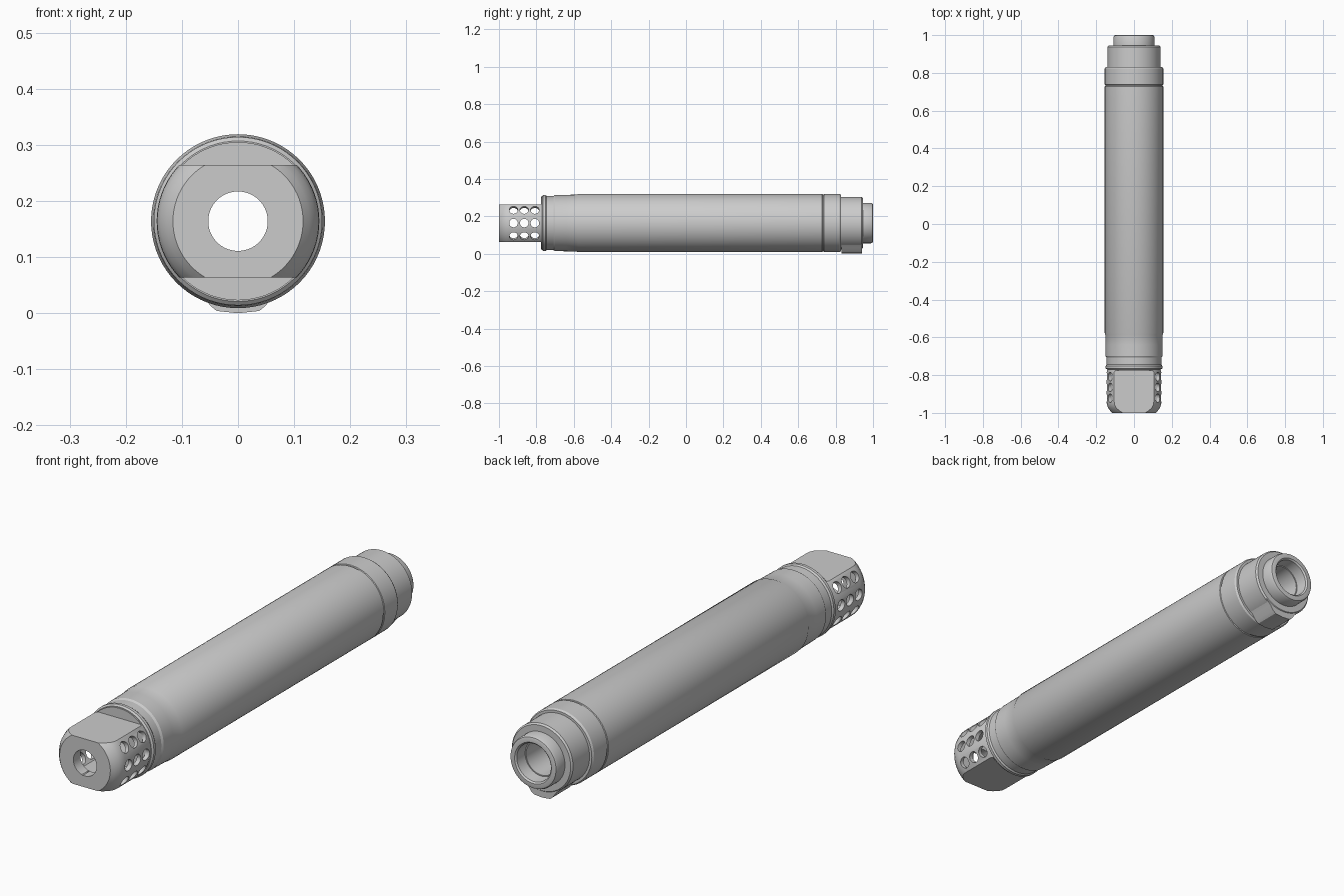
import bpy, bmesh, math
from mathutils import Matrix, Vector

if "Cube" in bpy.data.objects:
    bpy.data.objects.remove(bpy.data.objects["Cube"])

CZ = 0.164   # height of the long axis
SEG = 72


def finish(name, bm):
    bmesh.ops.recalc_face_normals(bm, faces=bm.faces)
    me = bpy.data.meshes.new(name)
    bm.to_mesh(me)
    bm.free()
    ob = bpy.data.objects.new(name, me)
    bpy.context.collection.objects.link(ob)
    return ob


def lathe(name, profile):
    """Spin a closed (y, radius) profile round the long axis."""
    bm = bmesh.new()
    rings = []
    for i in range(SEG):
        a = 2 * math.pi * i / SEG
        rings.append([bm.verts.new((r * math.cos(a), y, CZ + r * math.sin(a)))
                      for y, r in profile])
    n = len(profile)
    for i in range(SEG):
        p, q = rings[i], rings[(i + 1) % SEG]
        for j in range(n):
            k = (j + 1) % n
            bm.faces.new((p[j], p[k], q[k], q[j]))
    return finish(name, bm)


def add_box(bm, centre, size):
    bmesh.ops.create_cube(bm, size=1, matrix=Matrix.Translation(centre)
                          @ Matrix.Diagonal((*size, 1)))


def boolean(ob, cutter, op='DIFFERENCE'):
    m = ob.modifiers.new("cut", 'BOOLEAN')
    m.operation, m.object, m.solver = op, cutter, 'EXACT'
    bpy.context.view_layer.objects.active = ob
    bpy.ops.object.modifier_apply(modifier=m.name)
    bpy.data.objects.remove(cutter)


def smooth(ob, angle=30):
    bpy.ops.object.select_all(action='DESELECT')
    ob.select_set(True)
    bpy.context.view_layer.objects.active = ob
    bpy.ops.object.shade_smooth_by_angle(angle=math.radians(angle))


# main tube with front neck, ring and rear band
body = lathe("main_tube", [
    (-0.770, 0.053), (-0.770, 0.143), (-0.764, 0.150), (-0.752, 0.150),
    (-0.745, 0.145), (-0.708, 0.145), (-0.700, 0.150), (-0.690, 0.150),
    (-0.640, 0.151), (-0.585, 0.152), (-0.578, 0.155), (0.728, 0.155),
    (0.730, 0.152), (0.736, 0.152), (0.738, 0.155), (0.822, 0.155),
    (0.830, 0.150), (0.830, 0.053)])

# rear collar and end tube
collar = lathe("rear_collar", [
    (0.825, 0.070), (0.825, 0.140), (0.938, 0.140), (0.945, 0.134),
    (0.945, 0.070)])
end_tube = lathe("end_tube", [
    (0.94, 0.070), (0.94, 0.108), (0.990, 0.108), (0.998, 0.104),
    (1.0, 0.098), (1.0, 0.084), (0.994, 0.078), (0.94, 0.074)])

# locking tab under the collar, flared at its sides
bm = bmesh.new()
section = [(-0.085, -0.108), (-0.064, -0.130), (-0.050, -0.150), (-0.038, -0.160),
           (0, -0.164), (0.038, -0.160), (0.050, -0.150), (0.064, -0.130),
           (0.085, -0.108)]
face = bm.faces.new([bm.verts.new((x, 0.832, CZ + z)) for x, z in section])
ext = bmesh.ops.extrude_face_region(bm, geom=[face])
bmesh.ops.translate(bm, vec=(0, 0.11, 0),
                    verts=[v for v in ext['geom'] if isinstance(v, bmesh.types.BMVert)])
tab = finish("collar_tab", bm)

# slotted front head
head = lathe("front_head", [
    (-1.0, 0.053), (-1.0, 0.116), (-0.988, 0.127), (-0.972, 0.138),
    (-0.955, 0.144), (-0.94, 0.145), (-0.785, 0.145), (-0.775, 0.141),
    (-0.765, 0.141), (-0.765, 0.053)])

# inner chamber of the head
chamber = lathe("chamber", [(-0.955, 0.04), (-0.955, 0.127), (-0.785, 0.127), (-0.785, 0.04)])
bm = bmesh.new()
add_box(bm, (0, -0.87, CZ), (0.4, 0.4, 0.172))
boolean(chamber, finish("chamber_limit", bm), 'INTERSECT')
boolean(head, chamber)

# top and bottom flats
bm = bmesh.new()
for s in (-1, 1):
    add_box(bm, (0, -0.90, CZ + s * 0.20), (0.5, 0.25, 0.20))
boolean(head, finish("flats", bm))

# three by three side holes on each side
bm = bmesh.new()
for side in (0, 180):
    for a in (-29, 0, 29):
        d = Vector((math.cos(math.radians(a + side)), 0, math.sin(math.radians(a + side))))
        rot = d.to_track_quat('Z', 'Y').to_matrix().to_4x4()
        for y in (-0.922, -0.865, -0.808):
            pos = Vector((0, y, CZ)) + d * 0.14
            bmesh.ops.create_cone(bm, cap_ends=True, segments=20, radius1=0.023,
                                  radius2=0.023, depth=0.08,
                                  matrix=Matrix.Translation(pos) @ rot)
boolean(head, finish("holes", bm))

for ob in (body, collar, end_tube, tab, head):
    smooth(ob)
